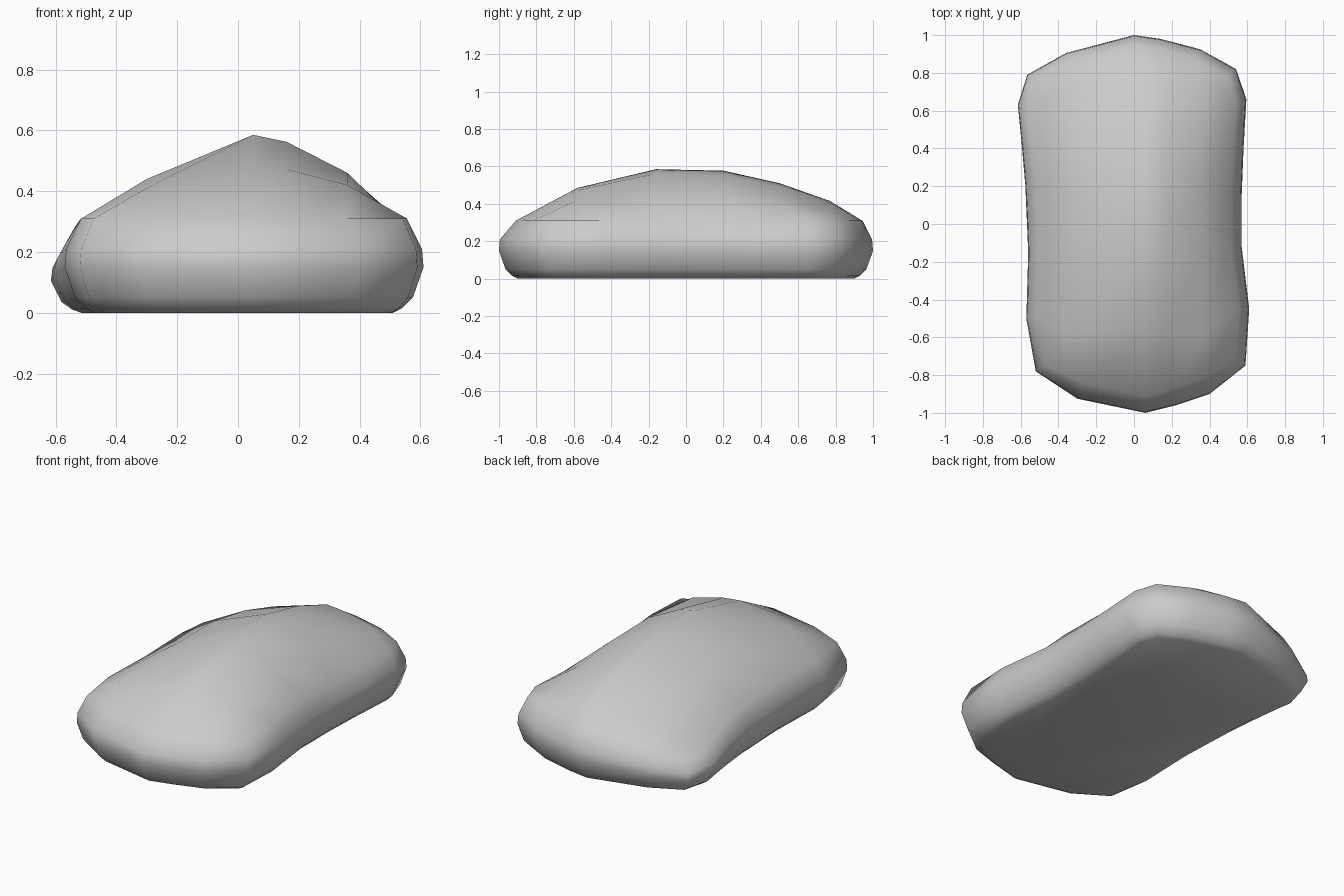
import bpy
import bmesh
import math
from mathutils import Vector

cube = bpy.data.objects.get("Cube")
if cube:
    bpy.data.objects.remove(cube, do_unlink=True)

# Plain grey material
grey = bpy.data.materials.new("plain_grey")
grey.use_nodes = True
color = (0.6, 0.6, 0.6, 1)
grey.diffuse_color = color
grey.node_tree.nodes["Principled BSDF"].inputs["Base Color"].default_value = color

# Widest outline, as four edges of the grid (front and back run left to right in x)
front = [(-.52, -.78), (-.3, -.925), (.06, -1), (.22, -.96), (.4, -.9), (.59, -.75)]
back = [(-.565, .79), (-.36, .905), (0, 1), (.14, .98), (.35, .925), (.54, .82)]
low_x = [(-.57, -.5), (-.56, -.15), (-.575, .2), (-.595, .43), (-.615, .63)]
high_x = [(.61, -.45), (.57, -.12), (.57, .15), (.58, .4), (.595, .66)]
outline = [Vector(p) for p in front + high_x + back[::-1] + low_x[::-1]]
count = len(outline)

# Dome heights: each row holds y and the heights of the inner columns
columns = [-.3, .05, .16, .36]
dome = [(-.58, .41, .485, .472, .42),
        (-.16, .44, .585, .562, .46),
        (.2, .44, .577, .555, .455),
        (.5, .39, .51, .492, .42),
        (.77, .31, .415, .405, .35)]

# Side wall levels from the base up: height and inset
levels = [(0, .1), (.015, .07), (.05, .035), (.15, 0), (.21, .005), (.31, .055)]


def outward(i):
    """Average normal of the outline at a point."""
    a = (outline[i] - outline[i - 1]).normalized()
    b = (outline[(i + 1) % count] - outline[i]).normalized()
    t = (a + b).normalized()
    return Vector((t.y, -t.x))


def wall_point(i, height, inset):
    p = outline[i]
    # The wall is lower at the back corner on the -x side
    drop = math.exp(-((p.x + .6) ** 2 + (p.y - .78) ** 2) / .1)
    if height > .3 and p.y < -.85:
        inset += .035
    q = p - outward(i) * inset
    return Vector((q.x, q.y, height * (1 - .38 * drop)))


bm = bmesh.new()
rings = [[bm.verts.new(wall_point(i, h, s)) for i in range(count)] for h, s in levels]

# Flat base and side walls
bm.faces.new(rings[0][::-1])
for lower, upper in zip(rings, rings[1:]):
    for i in range(count):
        j = (i + 1) % count
        bm.faces.new((lower[i], lower[j], upper[j], upper[i]))

# Domed top joined to the rim
rim = rings[-1]
n, m = len(front), len(high_x)
grid = [rim[:n]]
for r, (y, *heights) in enumerate(dome):
    inner = [bm.verts.new((x, y, z)) for x, z in zip(columns, heights)]
    grid.append([rim[count - 1 - r]] + inner + [rim[n + r]])
grid.append(rim[n + m:n + m + n][::-1])
for a, b in zip(grid, grid[1:]):
    for i in range(n - 1):
        bm.faces.new((a[i], a[i + 1], b[i + 1], b[i]))

bmesh.ops.recalc_face_normals(bm, faces=bm.faces)
mesh = bpy.data.meshes.new("mouse_body")
bm.to_mesh(mesh)
bm.free()
mesh.materials.append(grey)
body = bpy.data.objects.new("mouse_body", mesh)
bpy.context.collection.objects.link(body)

# Smooth shading with a crisp base edge
bpy.ops.object.select_all(action="DESELECT")
body.select_set(True)
bpy.context.view_layer.objects.active = body
bpy.ops.object.shade_smooth_by_angle(angle=math.radians(60))
